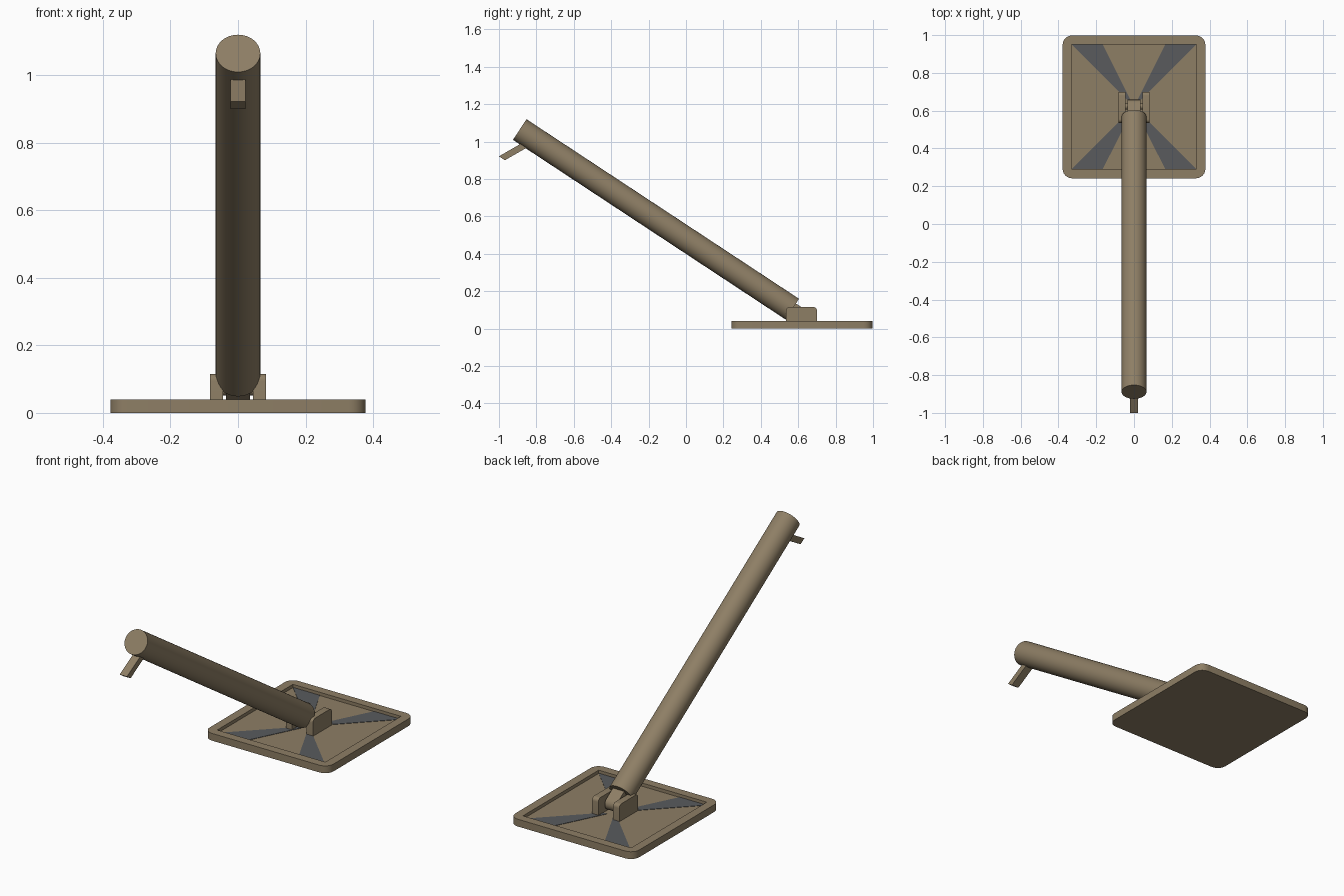
import bpy, bmesh, math
from mathutils import Vector, Matrix

if "Cube" in bpy.data.objects:
    bpy.data.objects.remove(bpy.data.objects["Cube"])

tan = bpy.data.materials.new("tan")
tan.diffuse_color = (0.27, 0.21, 0.13, 1)
tan.use_nodes = True
tan.node_tree.nodes["Principled BSDF"].inputs["Base Color"].default_value = tan.diffuse_color
slate = bpy.data.materials.new("slate")
slate.diffuse_color = (0.1, 0.105, 0.11, 1)
slate.use_nodes = True
slate.node_tree.nodes["Principled BSDF"].inputs["Base Color"].default_value = slate.diffuse_color


def finish(name, bm, mat, smooth=True):
    bmesh.ops.recalc_face_normals(bm, faces=bm.faces)
    me = bpy.data.meshes.new(name)
    bm.to_mesh(me)
    bm.free()
    ob = bpy.data.objects.new(name, me)
    bpy.context.collection.objects.link(ob)
    me.materials.append(mat)
    if smooth:
        bpy.ops.object.select_all(action='DESELECT')
        bpy.context.view_layer.objects.active = ob
        ob.select_set(True)
        bpy.ops.object.shade_smooth_by_angle(angle=math.radians(35))
    return ob


def prism(name, pts, depth, mat):
    """Extrude a closed 3D outline along the depth vector."""
    bm = bmesh.new()
    f = bm.faces.new([bm.verts.new(p) for p in pts])
    ext = bmesh.ops.extrude_face_region(bm, geom=[f])["geom"]
    bmesh.ops.translate(bm, vec=depth, verts=[v for v in ext if isinstance(v, bmesh.types.BMVert)])
    return finish(name, bm, mat)


def arc(cx, cy, r, a0, a1, n=6):
    angles = [math.radians(a0 + (a1 - a0) * i / n) for i in range(n + 1)]
    return [(cx + r * math.cos(a), cy + r * math.sin(a)) for a in angles]


# Base plate: rounded square with a shallow square tray in its top
C, H, R = 0.62, 0.378, 0.05
TOP, FLOOR, INNER = 0.04, 0.022, 0.33
outline = []
for i, (sx, sy) in enumerate([(1, 1), (-1, 1), (-1, -1), (1, -1)]):
    outline += arc(sx * (H - R), C + sy * (H - R), R, 90 * i, 90 * i + 90)
bm = bmesh.new()
low = [bm.verts.new((x, y, 0)) for x, y in outline]
high = [bm.verts.new((x, y, TOP)) for x, y in outline]
square = [(1, 1), (-1, 1), (-1, -1), (1, -1)]
rim = [bm.verts.new((sx * INNER, C + sy * INNER, TOP)) for sx, sy in square]
pan = [bm.verts.new((sx * INNER, C + sy * INNER, FLOOR)) for sx, sy in square]
n = len(low)
bm.faces.new(low)
bm.faces.new(pan)
for i in range(n):
    bm.faces.new((low[i], low[(i + 1) % n], high[(i + 1) % n], high[i]))
for i in range(4):
    j = (i + 1) % 4
    bm.faces.new((rim[i], rim[j], pan[j], pan[i]))
    a, b = 7 * i + 3, (7 * j + 3)
    count = (b - a) % n
    bm.faces.new([high[(a + k) % n] for k in range(count + 1)] + [rim[j], rim[i]])
finish("base_plate", bm, tan)

# Tapered slate panels running from the tray corners to the hinge
for k, (sx, sy) in enumerate(square):
    e = INNER - 0.001
    pts = [(sx * e, C + sy * e), (sx * 0.165, C + sy * e),
           (sx * 0.02, C + sy * 0.04), (sx * 0.04, C + sy * 0.04)]
    prism(f"tray_panel_{k + 1}", [(x, y, FLOOR - 0.003) for x, y in pts], (0, 0, 0.005), slate)

# Hinge lugs on either side of the pivot
lug = [(0.70, 0.015)] + arc(0.68, 0.095, 0.02, 0, 90) + arc(0.555, 0.095, 0.02, 90, 180) + [(0.535, 0.015)]
for name, x in (("hinge_lug_left", -0.083), ("hinge_lug_right", 0.045)):
    prism(name, [(x, y, z) for y, z in lug], (0.038, 0, 0), tan)

# Leaning tube
a, b = Vector((0, -0.889, 1.064)), Vector((0, 0.568, 0.104))
axis = (b - a).normalized()
bm = bmesh.new()
turn = axis.to_track_quat('Z', 'Y').to_matrix().to_4x4()
bmesh.ops.create_cone(bm, cap_ends=True, segments=48, radius1=0.066, radius2=0.066,
                      depth=(b - a).length, matrix=Matrix.Translation((a + b) / 2) @ turn)
finish("tube", bm, tan)

# Tongue with a rounded end at the pivot
r, py, pz = 0.036, 0.622, 0.068
deg = math.degrees(math.atan2(axis.z, axis.y))
tip = arc(py, pz, r, deg - 90, deg + 90, 12)
back = Vector((axis.y, axis.z)) * 0.085
tongue = tip + [tuple(Vector(tip[-1]) - back), tuple(Vector(tip[0]) - back)]
prism("hinge_tongue", [(-0.035, y, z) for y, z in tongue], (0.07, 0, 0), tan)

# Pivot pin joining the lugs
bm = bmesh.new()
bmesh.ops.create_cone(bm, cap_ends=True, segments=24, radius1=0.016, radius2=0.016, depth=0.11,
                      matrix=Matrix.Translation((0, py, pz)) @ Matrix.Rotation(math.pi / 2, 4, 'Y'))
finish("pivot_pin", bm, tan)

# Slanted lever under the upper end of the tube
lever = [(-1.0, 0.921), (-0.968, 0.900), (-0.82, 0.985), (-0.852, 1.006)]
prism("lever", [(-0.022, y, z) for y, z in lever], (0.044, 0, 0), tan)
